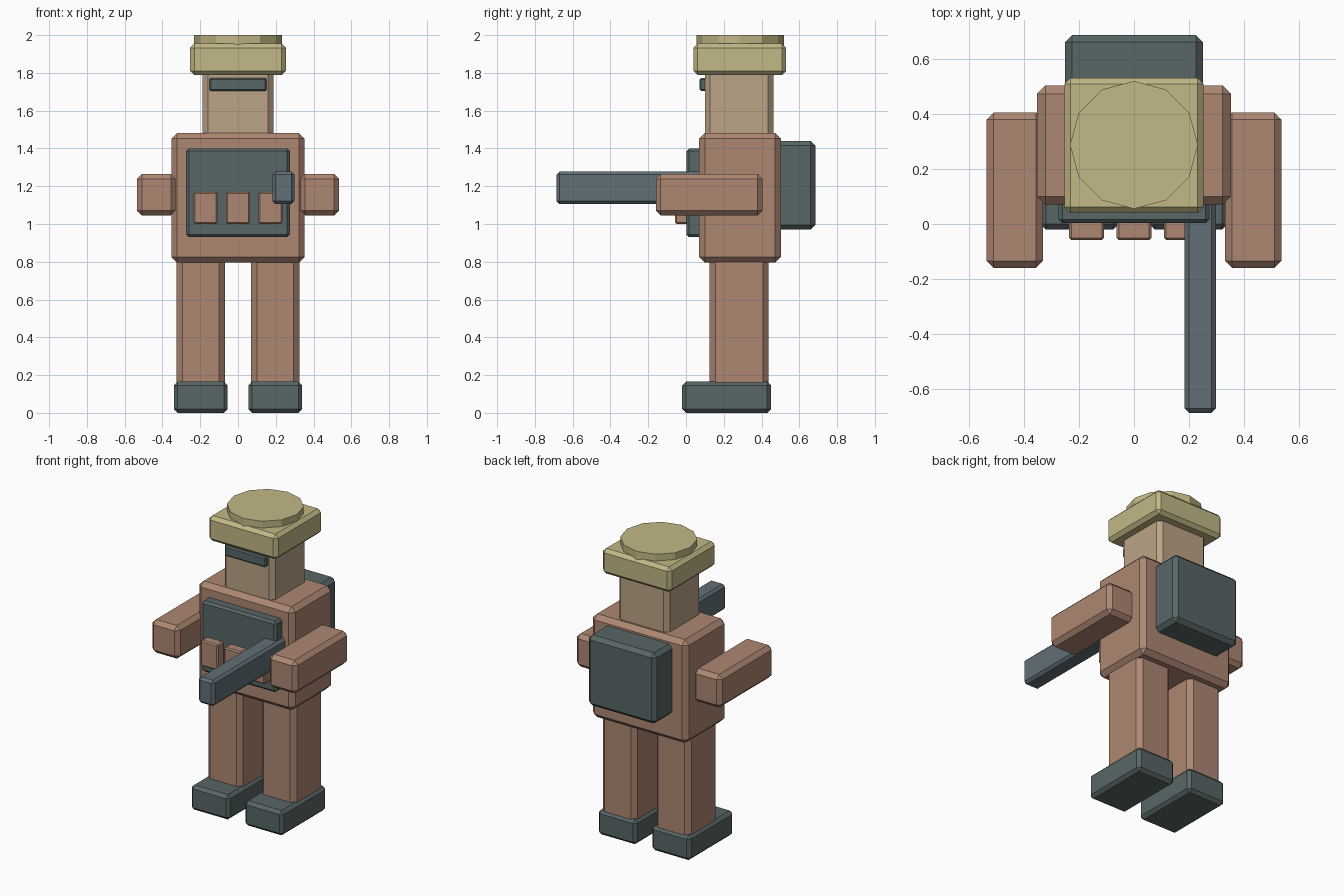
import bpy
from math import pi

if "Cube" in bpy.data.objects:
    bpy.data.objects.remove(bpy.data.objects["Cube"])


def material(name, rgb):
    m = bpy.data.materials.new(name)
    m.diffuse_color = (*rgb, 1)
    m.use_nodes = True
    m.node_tree.nodes["Principled BSDF"].inputs["Base Color"].default_value = m.diffuse_color
    return m


CLOTH = material("cloth", (0.42, 0.244, 0.17))
SKIN = material("skin", (0.50, 0.37, 0.24))
HAT = material("hat", (0.54, 0.48, 0.24))
DARK = material("dark", (0.098, 0.133, 0.133))
METAL = material("metal", (0.12, 0.16, 0.18))


def box(name, x, y, z, bevel, mat):
    """Chamfered box from (min, max) ranges on each axis."""
    ranges = (x, y, z)
    bpy.ops.mesh.primitive_cube_add(size=1, location=[(a + b) / 2 for a, b in ranges])
    ob = bpy.context.object
    ob.name = name
    ob.scale = [b - a for a, b in ranges]
    bpy.ops.object.transform_apply(location=False, rotation=False, scale=True)
    mod = ob.modifiers.new("chamfer", 'BEVEL')
    mod.width = bevel
    mod.segments = 1
    ob.data.materials.append(mat)
    return ob


# Paired limbs
for side, s in (("left", -1), ("right", 1)):
    def span(a, b):
        return tuple(sorted((s * a, s * b)))
    box(side + "_boot", span(0.055, 0.34), (-0.02, 0.45), (0, 0.165), 0.02, DARK)
    box(side + "_leg", span(0.07, 0.325), (0.125, 0.437), (0.13, 0.84), 0.03, CLOTH)
    box(side + "_arm", span(0.33, 0.535), (-0.16, 0.405), (1.045, 1.265), 0.026, CLOTH)

# Torso and head
box("torso", (-0.352, 0.352), (0.07, 0.502), (0.795, 1.482), 0.03, CLOTH)
box("head", (-0.187, 0.187), (0.1, 0.462), (1.455, 1.85), 0.028, SKIN)
box("visor", (-0.152, 0.152), (0.072, 0.125), (1.705, 1.772), 0.008, DARK)

# Hat
box("hat_brim", (-0.253, 0.253), (0.04, 0.53), (1.788, 1.955), 0.022, HAT)
bpy.ops.mesh.primitive_cylinder_add(vertices=12, radius=0.232, depth=0.1,
                                    location=(0, 0.287, 1.95))
crown = bpy.context.object
crown.name = "hat_crown"
crown.data.materials.append(HAT)

# Chest panel with pouches, and backpack
box("chest_panel", (-0.274, 0.274), (0.003, 0.11), (0.93, 1.4), 0.014, DARK)
for i in range(3):
    c = (i - 1) * 0.172
    box(f"pouch_{i + 1}", (c - 0.063, c + 0.063), (-0.058, 0.05), (1.0, 1.17), 0.008, CLOTH)
box("backpack", (-0.25, 0.25), (0.46, 0.685), (0.97, 1.44), 0.025, DARK)

# Long bar held in front
box("barrel", (0.183, 0.298), (-0.685, 0.13), (1.105, 1.277), 0.016, METAL)
